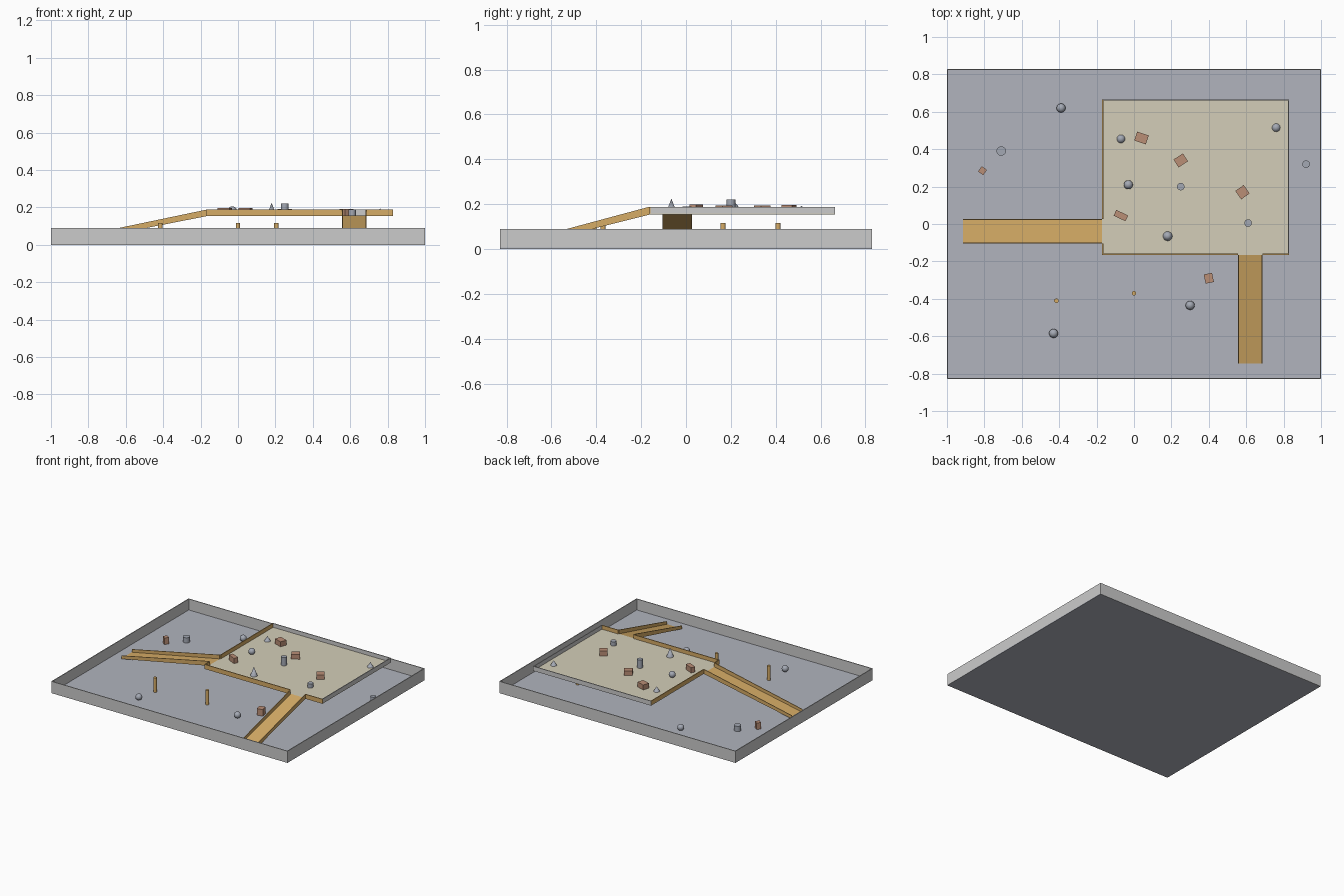
import bpy
import math
from mathutils import Vector

if "Cube" in bpy.data.objects:
    bpy.data.objects.remove(bpy.data.objects["Cube"])


def mat(name, r, g, b):
    m = bpy.data.materials.new(name)
    lin = [((c / 255 + 0.055) / 1.055) ** 2.4 for c in (r, g, b)]
    m.diffuse_color = (*lin, 1)
    m.use_nodes = True
    m.node_tree.nodes["Principled BSDF"].inputs["Base Color"].default_value = m.diffuse_color
    return m


FLOOR = mat("floor_grey", 177, 180, 190)
WALL = mat("wall_grey", 203, 203, 203)
DECK = mat("deck_beige", 212, 206, 184)
WOOD = mat("wood", 214, 172, 102)
BRICK = mat("brick_brown", 186, 142, 118)
STONE = mat("stone_grey", 164, 169, 180)


def finish(name, m, smooth=False):
    o = bpy.context.object
    o.name = name
    o.data.materials.append(m)
    if smooth:
        bpy.ops.object.shade_smooth_by_angle(angle=math.radians(40))
    return o


def box(name, m, x0, x1, y0, y1, z0, z1, rot=0):
    bpy.ops.mesh.primitive_cube_add(size=1, location=((x0 + x1) / 2, (y0 + y1) / 2, (z0 + z1) / 2))
    o = finish(name, m)
    o.scale = (x1 - x0, y1 - y0, z1 - z0)
    o.rotation_euler.z = math.radians(rot)
    return o


def prism(name, m, profile, width_axis, w0, w1):
    """Extrude a (distance, z) profile along x or y."""
    n = len(profile)
    pts = [((w, d, z) if width_axis == "x" else (d, w, z)) for w in (w0, w1) for d, z in profile]
    faces = [tuple(range(n)), tuple(range(n, 2 * n))]
    faces += [(i, (i + 1) % n, n + (i + 1) % n, n + i) for i in range(n)]
    me = bpy.data.meshes.new(name)
    me.from_pydata(pts, [], faces)
    o = bpy.data.objects.new(name, me)
    bpy.context.collection.objects.link(o)
    bpy.context.view_layer.objects.active = o
    o.select_set(True)
    bpy.ops.object.mode_set(mode="EDIT")
    bpy.ops.mesh.select_all(action="SELECT")
    bpy.ops.mesh.normals_make_consistent(inside=False)
    bpy.ops.object.mode_set(mode="OBJECT")
    me.materials.append(m)


G = 0.006          # ground level
T = 0.006          # wall thickness
D0, D1, R = 0.153, 0.158, 0.188   # deck bottom, deck top, rail top

# Arena tray
box("arena_floor", FLOOR, -1, 1, -0.83, 0.83, 0, G)
for s, side in ((-1, "near"), (1, "far")):
    ya, yb = sorted((s * 0.83, s * (0.83 - T)))
    box("arena_wall_y_" + side, WALL, -1, 1, ya, yb, 0, 0.09)
    xa, xb = sorted((s, s * (1 - T)))
    box("arena_wall_x_" + side, WALL, xa, xb, -0.83 + T, 0.83 - T, 0, 0.09)

# Raised deck, wooden rails with ramp gaps, grey rails on the other two sides
X0, X1, Y0, Y1 = -0.17, 0.83, -0.165, 0.665
box("deck", DECK, X0, X1, Y0, Y1, D0, D1)
box("front_rail_left", WOOD, X0, 0.557, Y0, Y0 + T, D0, R)
box("front_rail_right", WOOD, 0.688, X1, Y0, Y0 + T, D0, R)
box("left_rail_back", WOOD, X0, X0 + T, 0.027, Y1, D0, R)
box("left_rail_front", WOOD, X0, X0 + T, Y0, -0.105, D0, R)
box("right_rail", WALL, X1 - T, X1, Y0 + T, Y1, D0, R)
box("back_rail", WALL, X0, X1 - T, Y1 - T, Y1, D0, R)


def ramp(name, axis, start, end, w0, w1):
    low = G + 0.001
    prism(name, WOOD, [(start, D1), (end, low + 0.003), (end, low), (start, D0)], axis, w0, w1)
    for tag, a, b in (("a", w0 - 0.002, w0 + 0.003), ("b", w1 - 0.003, w1 + 0.002)):
        prism(name + "_rail_" + tag, WOOD,
              [(start, R), (end, low + 0.025), (end, low), (start, D0)], axis, a, b)


ramp("left_ramp", "y", X0, -0.915, -0.103, 0.025)
ramp("front_ramp", "x", Y0, -0.745, 0.559, 0.686)

# Support posts
for x, y in ((-0.415, -0.41), (0, -0.37), (0.205, 0.165), (0.63, 0.41)):
    bpy.ops.mesh.primitive_cylinder_add(vertices=16, radius=0.012, depth=0.11, location=(x, y, G + 0.055))
    finish("post", WOOD, True)

# Bricks: x, y, base, size x, size y, height, rotation
for x, y, z, a, b, h, r in (
        (0.04, 0.46, D1, 0.065, 0.05, 0.038, -18), (0.25, 0.34, D1, 0.06, 0.05, 0.035, 33),
        (0.58, 0.17, D1, 0.055, 0.055, 0.035, 35), (-0.07, 0.045, D1, 0.07, 0.034, 0.04, -25),
        (-0.81, 0.285, G, 0.034, 0.034, 0.05, -35), (0.40, -0.29, G, 0.045, 0.05, 0.05, 12)):
    box("brick", BRICK, x - a / 2, x + a / 2, y - b / 2, y + b / 2, z, z + h, r)

# Stone balls
for x, y, z in ((-0.39, 0.62, G), (-0.03, 0.21, D1), (0.30, -0.435, G), (-0.43, -0.585, G)):
    bpy.ops.mesh.primitive_uv_sphere_add(segments=24, ring_count=12, radius=0.024, location=(x, y, z + 0.024))
    finish("ball", STONE, True)

# Stone drums
for x, y, z, r, h in ((-0.71, 0.39, G, 0.025, 0.04), (0.25, 0.2, D1, 0.02, 0.063),
                      (0.61, 0.005, D1, 0.02, 0.032), (0.92, 0.32, G, 0.02, 0.045)):
    bpy.ops.mesh.primitive_cylinder_add(vertices=24, radius=r, depth=h, location=(x, y, z + h / 2))
    finish("drum", STONE, True)

# Stone cones
for x, y, r, h in ((-0.07, 0.455, 0.022, 0.037), (0.18, -0.065, 0.025, 0.067), (0.76, 0.515, 0.022, 0.036)):
    bpy.ops.mesh.primitive_cone_add(vertices=24, radius1=r, radius2=0, depth=h, location=(x, y, D1 + h / 2))
    finish("cone", STONE, True)
